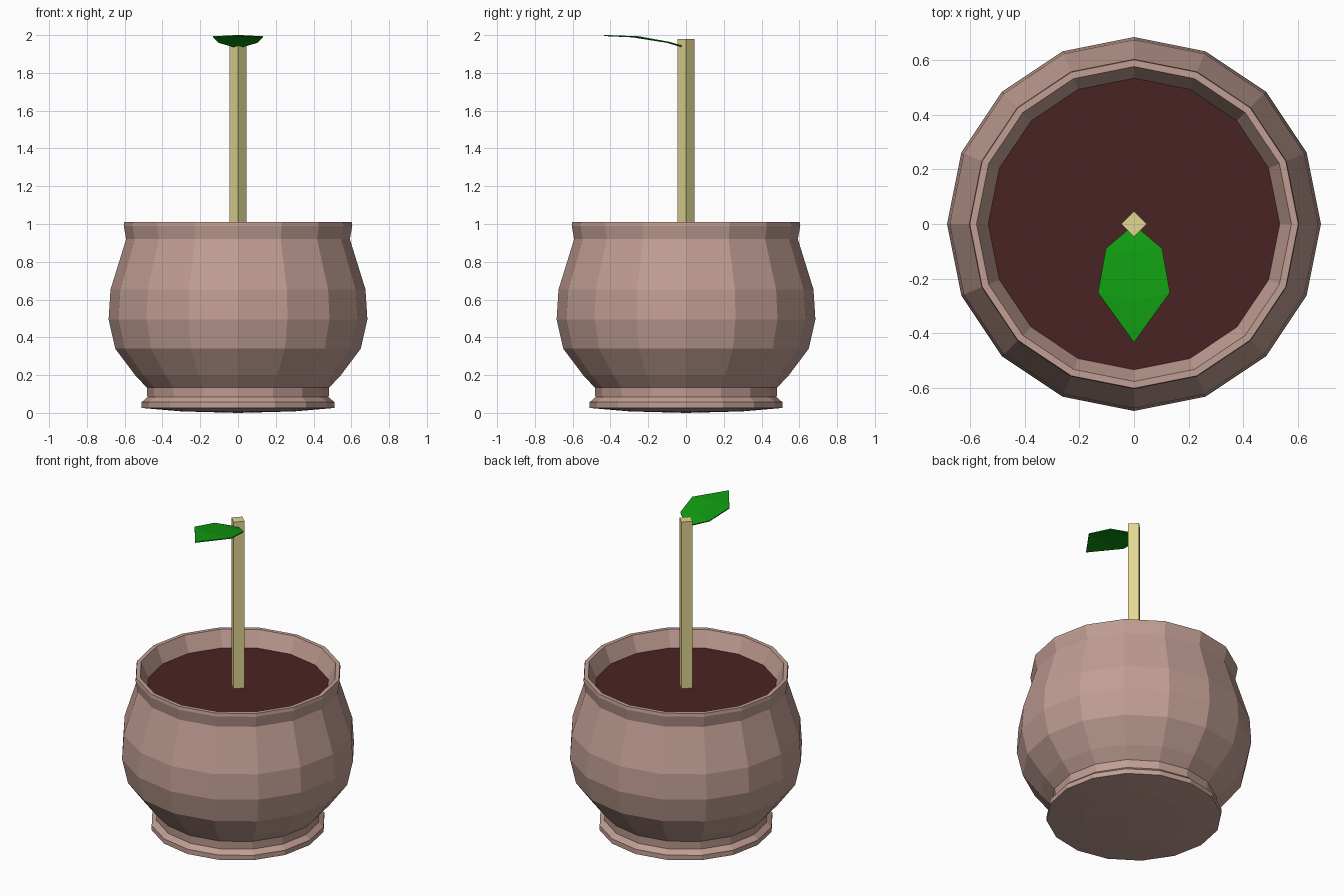
import bpy, bmesh, math

cube = bpy.data.objects.get("Cube")
if cube:
    bpy.data.objects.remove(cube, do_unlink=True)

SIDES = 16


def material(name, rgb):
    """Flat material from 0-255 display values."""
    lin = [((c / 255 + 0.055) / 1.055) ** 2.4 if c > 10 else c / 255 / 12.92 for c in rgb]
    mat = bpy.data.materials.new(name)
    mat.use_nodes = True
    mat.diffuse_color = (*lin, 1)
    bsdf = next(n for n in mat.node_tree.nodes if n.type == 'BSDF_PRINCIPLED')
    bsdf.inputs["Base Color"].default_value = (*lin, 1)
    return mat


def finish(name, bm, mat):
    bmesh.ops.recalc_face_normals(bm, faces=bm.faces[:])
    mesh = bpy.data.meshes.new(name)
    bm.to_mesh(mesh)
    bm.free()
    mesh.materials.append(mat)
    obj = bpy.data.objects.new(name, mesh)
    bpy.context.collection.objects.link(obj)
    return obj


def lathe(name, profile, sides, mat):
    """Spin a (radius, height) profile around z."""
    bm = bmesh.new()
    verts = [bm.verts.new((r, 0, z)) for r, z in profile]
    edges = [bm.edges.new(pair) for pair in zip(verts, verts[1:])]
    bmesh.ops.spin(bm, geom=verts + edges, cent=(0, 0, 0), axis=(0, 0, 1),
                   angle=math.tau, steps=sides, use_duplicate=False)
    bmesh.ops.remove_doubles(bm, verts=bm.verts[:], dist=0.0005)
    return finish(name, bm, mat)


clay = material("clay", (193, 158, 147))
earth = material("dark earth", (74, 35, 36))
wood = material("pale wood", (226, 215, 146))
green = material("leaf green", (16, 155, 17))

# Pot: slightly domed base, foot ring, round belly, neck, rim and inner wall
lathe("pot", [
    (0, 0), (0.3, 0.008), (0.51, 0.026), (0.51, 0.057), (0.48, 0.083),
    (0.483, 0.134), (0.545, 0.2), (0.65, 0.34), (0.685, 0.495), (0.675, 0.653),
    (0.592, 0.92), (0.605, 0.99), (0.602, 1.01), (0.577, 1.01), (0.53, 0.9),
], SIDES, clay)

# Soil disc
lathe("soil", [(0, 0.91), (0.534, 0.91)], SIDES, earth)

# Square stem, corner to the front
lathe("stem", [(0, 0.88), (0.046, 0.88), (0.046, 1.98), (0, 1.98)], 4, wood)

# Leaf: half-width, y and height of each row, ending in a pointed tip
bm = bmesh.new()
rows = []
for w, y, yc, z in [(0.02, -0.02, -0.01, 1.938), (0.103, -0.09, -0.1, 1.962),
                    (0.132, -0.252, -0.283, 1.991)]:
    rows.append([bm.verts.new(p) for p in ((-w, y, z), (0, yc, z), (w, y, z))])
tip = bm.verts.new((0, -0.434, 1.998))
for a, b in zip(rows, rows[1:]):
    for i in range(2):
        bm.faces.new((a[i], b[i], b[i + 1], a[i + 1]))
for i in range(2):
    bm.faces.new((rows[-1][i], tip, rows[-1][i + 1]))
leaf = finish("leaf", bm, green)
solid = leaf.modifiers.new("thickness", 'SOLIDIFY')
solid.thickness = 0.006
solid.offset = 0
